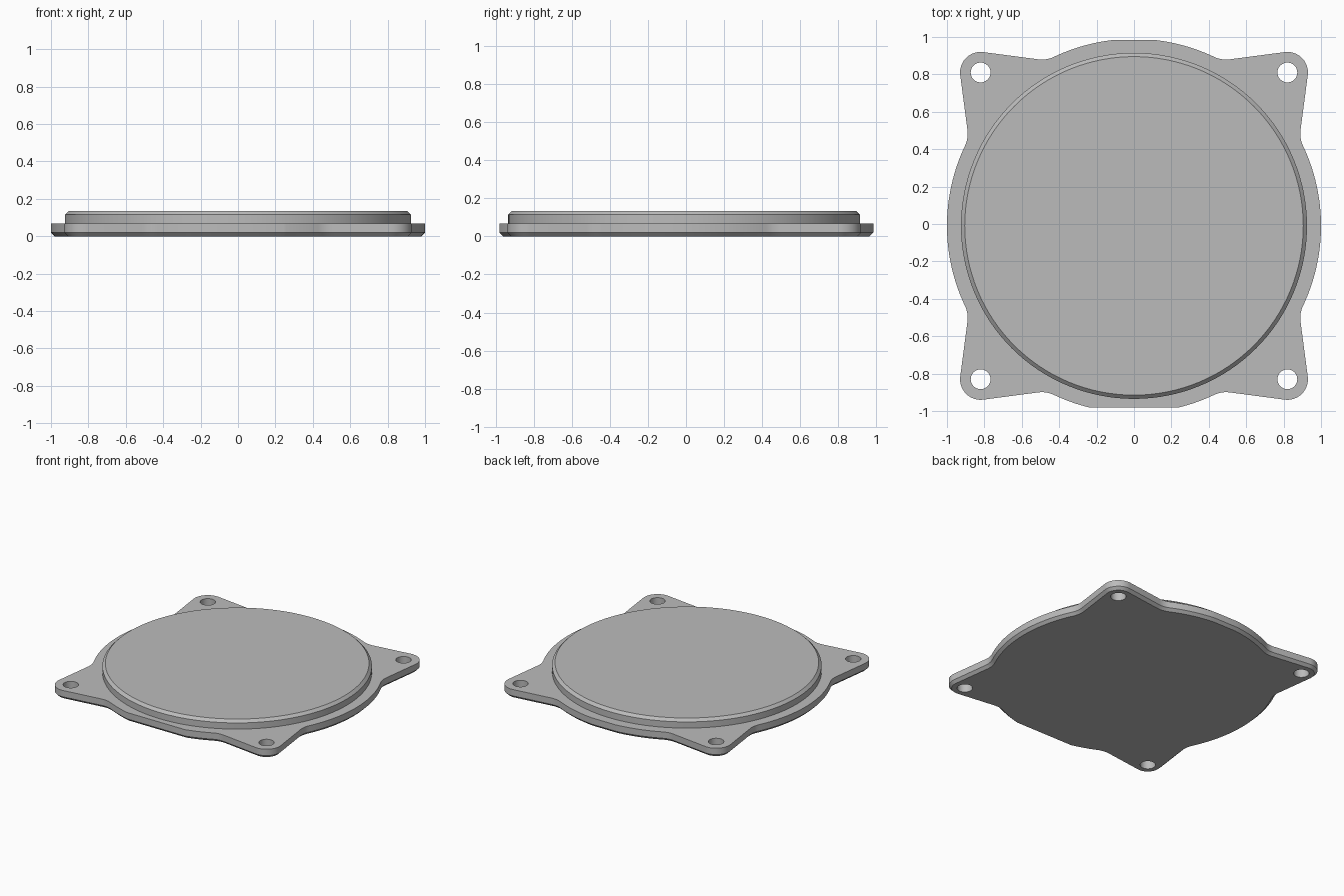
import bpy, bmesh
from math import sin, cos, asin, acos, radians, pi, hypot
from mathutils import Vector

if "Cube" in bpy.data.objects:
    bpy.data.objects.remove(bpy.data.objects["Cube"], do_unlink=True)

CY = -0.01            # centre of the round body
EAR, EAR_R = 0.82, 0.11
HOLE_R, FILLET = 0.053, 0.15
CHAMFER = 0.02
Z_FLANGE, Z_TOP = 0.068, 0.135

grey = bpy.data.materials.new("satin grey")
grey.use_nodes = True
grey.diffuse_color = (0.5, 0.5, 0.5, 1)
grey.node_tree.nodes["Principled BSDF"].inputs["Base Color"].default_value = (0.5, 0.5, 0.5, 1)


def arc(cx, cy, r, a0, a1, n):
    steps = [a0 + (a1 - a0) * i / n for i in range(n + 1)]
    return [Vector((cx + r * cos(a), cy + r * sin(a))) for a in steps]


def circle(cx, cy, r, n):
    return arc(cx, cy, r, 0, 2 * pi, n)[:-1]


def quadrant(flat):
    """Clockwise outline from the flat at +y, around the ear, to the +x side."""
    lean = pi / 2 + radians(7.5)
    reach = EAR * (cos(lean) + sin(lean)) + EAR_R + FILLET
    a = lean - acos(reach / (1 + FILLET))
    cx, cy = (1 + FILLET) * cos(a), (1 + FILLET) * sin(a)
    fillet = arc(cx, cy, FILLET, a + pi, lean + pi, 8)
    ear = arc(EAR, EAR, EAR_R, lean, pi / 2 - lean, 20)
    rim = arc(0, 0, 1, asin(flat), a, 12)[:-1]
    side = arc(0, 0, 1, pi / 2 - a, 0, 16)[1:]
    return rim + fillet + ear + [p.yx for p in reversed(fillet)] + side


def inset(points, d):
    """Move a clockwise outline inward by d with mitred corners."""
    out = []
    for i, p in enumerate(points):
        u = (p - points[i - 1]).normalized()
        v = (points[(i + 1) % len(points)] - p).normalized()
        n = Vector((u.y + v.y, -u.x - v.x)).normalized()
        out.append(p + n * d / max(0.5, n.dot(Vector((u.y, -u.x)))))
    return out


def loop(bm, points, z):
    return [bm.verts.new((p.x, p.y + CY, z)) for p in points]


def bridge(bm, low, high):
    for i in range(len(low)):
        bm.faces.new((low[i - 1], low[i], high[i], high[i - 1]))


def cap(bm, loops):
    """Fill the area between an outline and its holes."""
    edges = []
    for ring in loops:
        for i in range(len(ring)):
            pair = (ring[i - 1], ring[i])
            edges.append(bm.edges.get(pair) or bm.edges.new(pair))
    bmesh.ops.triangle_fill(bm, edges=edges, use_beauty=True, use_dissolve=False)


def finish(bm, name):
    bmesh.ops.recalc_face_normals(bm, faces=bm.faces[:])
    mesh = bpy.data.meshes.new(name)
    bm.to_mesh(mesh)
    bm.free()
    mesh.materials.append(grey)
    obj = bpy.data.objects.new(name, mesh)
    bpy.context.collection.objects.link(obj)
    bpy.ops.object.select_all(action='DESELECT')
    obj.select_set(True)
    bpy.context.view_layer.objects.active = obj
    bpy.ops.object.shade_smooth_by_angle(angle=radians(25))


# Mounting flange: eared outline, chamfered underside, four through holes
back, front = quadrant(0.995), quadrant(0.97)
right_half = back + [Vector((p.x, -p.y)) for p in reversed(front[:-1])]
outline = right_half + [Vector((-p.x, p.y)) for p in reversed(right_half)]

bm = bmesh.new()
bottom = loop(bm, inset(outline, CHAMFER), 0)
middle = loop(bm, outline, CHAMFER)
top = loop(bm, outline, Z_FLANGE)
bridge(bm, bottom, middle)
bridge(bm, middle, top)
lower, upper = [bottom], [top]
for sx in (-1, 1):
    for sy in (-1, 1):
        ring = circle(sx * EAR, sy * EAR, HOLE_R, 32)
        lower.append(loop(bm, ring, 0))
        upper.append(loop(bm, ring, Z_FLANGE))
        bridge(bm, lower[-1], upper[-1])
cap(bm, lower)
cap(bm, upper)
finish(bm, "mounting_flange")

# Raised round cover with a chamfered rim
bm = bmesh.new()
rings = [loop(bm, circle(0, 0, r, 128), z) for r, z in
         ((0.925, Z_FLANGE - 0.01), (0.925, Z_TOP - CHAMFER), (0.905, Z_TOP))]
bridge(bm, rings[0], rings[1])
bridge(bm, rings[1], rings[2])
bm.faces.new(rings[0])
bm.faces.new(rings[2])
finish(bm, "raised_cover")
